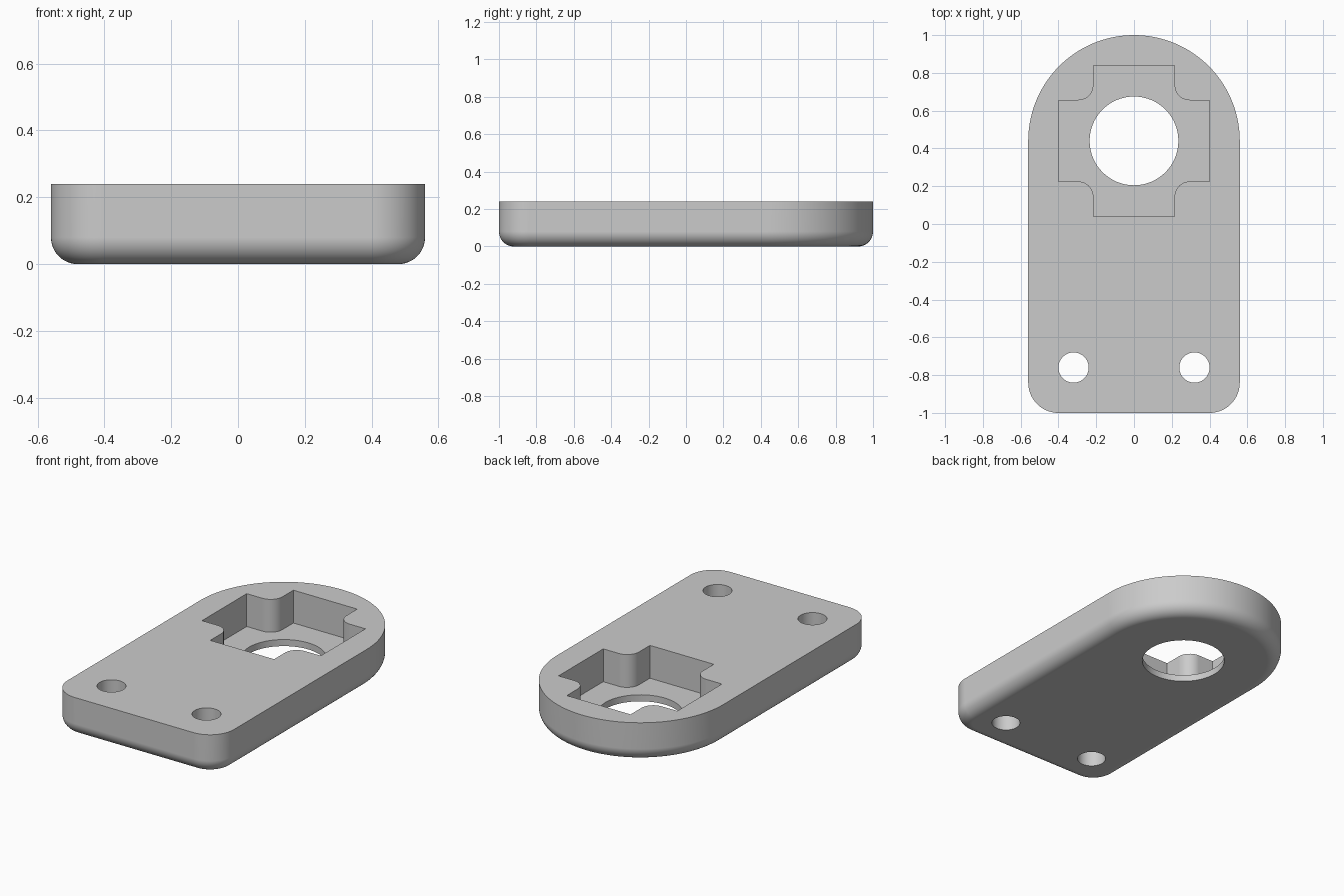
import bpy, bmesh
from math import sin, cos, pi, radians

if "Cube" in bpy.data.objects:
    bpy.data.objects.remove(bpy.data.objects["Cube"], do_unlink=True)

HALF_W, HEIGHT, FILLET = 0.56, 0.24, 0.08
HEAD_Y = 0.44          # centre of the round end, pocket and main hole
FLOOR = 0.04           # height of the pocket floor

grey = bpy.data.materials.new("plain grey")
grey.use_nodes = True
color = (0.6, 0.6, 0.6, 1)
grey.diffuse_color = color
grey.node_tree.nodes["Principled BSDF"].inputs["Base Color"].default_value = color


def arc(cx, cy, r, start, end, n):
    """Points on an arc, angles in degrees."""
    steps = [radians(start + (end - start) * i / n) for i in range(n + 1)]
    return [(cx + r * cos(a), cy + r * sin(a)) for a in steps]


def loft(name, rings):
    """Closed solid through (outline, z) rings of equal point count."""
    bm = bmesh.new()
    loops = [[bm.verts.new((x, y, z)) for x, y in pts] for pts, z in rings]
    for low, high in zip(loops, loops[1:]):
        for i in range(len(low)):
            bm.faces.new((low[i - 1], low[i], high[i], high[i - 1]))
    bm.faces.new(loops[0][::-1])
    bm.faces.new(loops[-1])
    bmesh.ops.recalc_face_normals(bm, faces=bm.faces)
    mesh = bpy.data.meshes.new(name)
    bm.to_mesh(mesh)
    bm.free()
    mesh.materials.append(grey)
    obj = bpy.data.objects.new(name, mesh)
    bpy.context.collection.objects.link(obj)
    return obj


def plate_outline(inset):
    """Round-ended plate outline, moved inward by inset."""
    r, c = 0.16, HALF_W - 0.16
    return (arc(0, HEAD_Y, HALF_W - inset, 0, 180, 72)
            + arc(-c, r - 1, r - inset, 180, 270, 16)
            + arc(c, r - 1, r - inset, 270, 360, 16))


def cross_outline():
    """Cross with rounded inner corners, one quarter turned four times."""
    reach, arm, r = 0.4, 0.215, 0.08
    quarter = [(reach, arm)] + arc(arm + r, arm + r, r, 270, 180, 12) + [(arm, reach)]
    pts = []
    for k in range(4):
        c, s = round(cos(k * pi / 2)), round(sin(k * pi / 2))
        pts += [(x * c - y * s, x * s + y * c + HEAD_Y) for x, y in quarter]
    return pts


# Plate body with a rounded lower edge
rings = []
for i in range(13):
    a = i / 12 * pi / 2
    rings.append((plate_outline(FILLET * (1 - sin(a))), FILLET * (1 - cos(a))))
rings.append((plate_outline(0), HEIGHT))
plate = loft("mounting_plate", rings)

# Cutters: cross pocket, main hole, two screw holes
cutters = [loft("pocket_cutter", [(cross_outline(), FLOOR), (cross_outline(), 0.4)])]
for name, x, y, r in (("main_hole_cutter", 0, HEAD_Y, 0.235),
                      ("left_screw_cutter", 0.32, -0.76, 0.08),
                      ("right_screw_cutter", -0.32, -0.76, 0.08)):
    circle = arc(x, y, r, 0, 360, 64)[:-1]
    cutters.append(loft(name, [(circle, -0.1), (circle, 0.4)]))

bpy.ops.object.select_all(action="DESELECT")
plate.select_set(True)
bpy.context.view_layer.objects.active = plate
for cutter in cutters:
    cutter.hide_render = True
    mod = plate.modifiers.new(cutter.name, "BOOLEAN")
    mod.operation, mod.solver, mod.object = "DIFFERENCE", "EXACT", cutter
    bpy.ops.object.modifier_apply(modifier=mod.name)
for cutter in cutters:
    bpy.data.objects.remove(cutter, do_unlink=True)

# Smooth curved walls, crisp edges
bpy.ops.object.shade_smooth_by_angle(angle=radians(30))
weighted = plate.modifiers.new("flat_face_normals", "WEIGHTED_NORMAL")
weighted.keep_sharp = True
